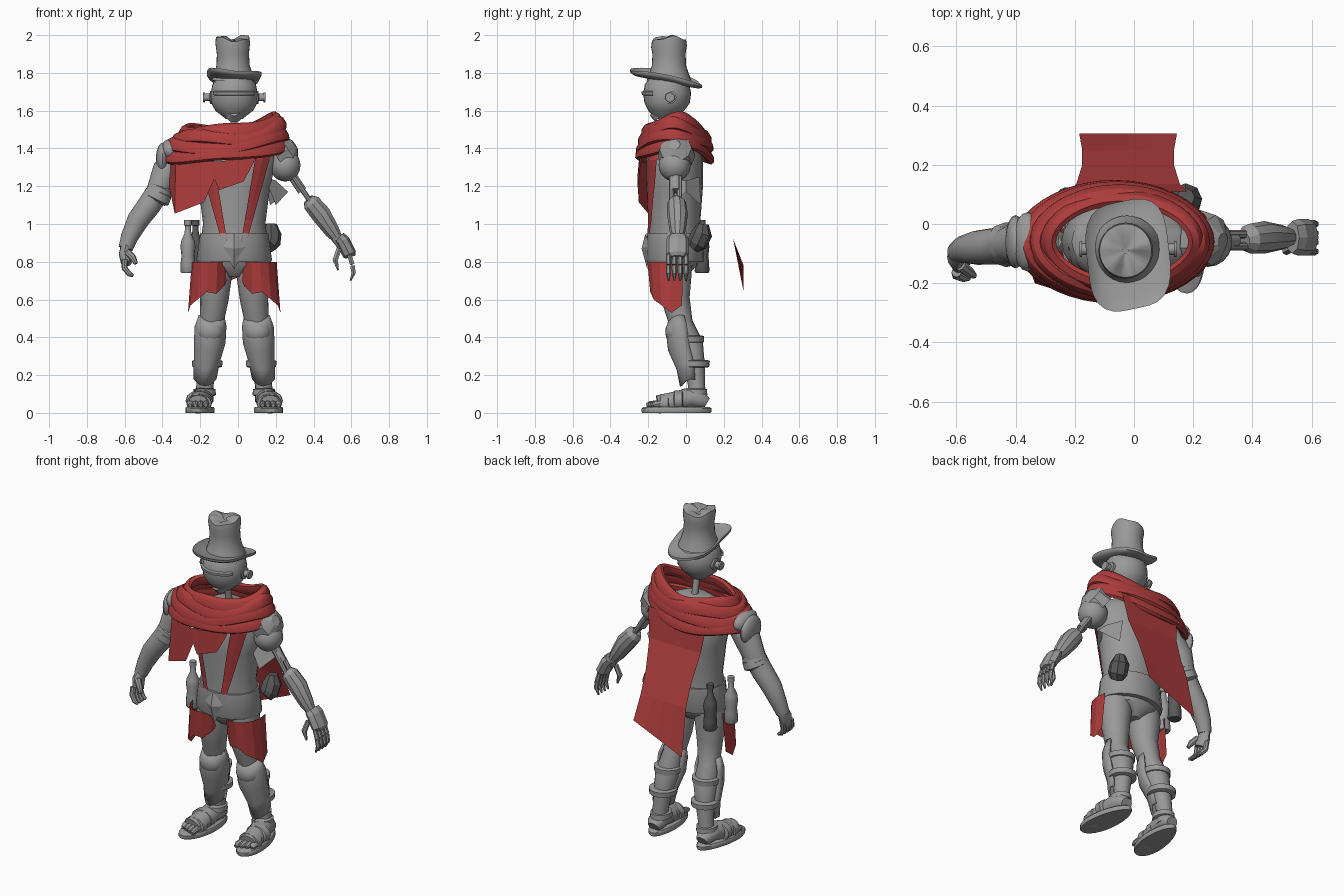
import bpy, bmesh, math
from mathutils import Vector as V

if "Cube" in bpy.data.objects:
    bpy.data.objects.remove(bpy.data.objects["Cube"])
MID = -0.02  # body centre line


def material(name, rgb):
    m = bpy.data.materials.new(name)
    m.use_nodes = True
    m.diffuse_color = (*rgb, 1)
    m.node_tree.nodes["Principled BSDF"].inputs["Base Color"].default_value = (*rgb, 1)
    return m


GREY = material("grey", (0.32, 0.32, 0.32))
DARK = material("dark grey", (0.1, 0.1, 0.1))
RED = material("cloth red", (0.42, 0.045, 0.045))


def finish(name, bm, mat, smooth=40, recalc=True):
    if recalc:
        bmesh.ops.recalc_face_normals(bm, faces=bm.faces)
    me = bpy.data.meshes.new(name)
    bm.to_mesh(me)
    bm.free()
    me.materials.append(mat)
    ob = bpy.data.objects.new(name, me)
    bpy.context.collection.objects.link(ob)
    if smooth:
        bpy.ops.object.select_all(action="DESELECT")
        ob.select_set(True)
        bpy.context.view_layer.objects.active = ob
        bpy.ops.object.shade_smooth_by_angle(angle=math.radians(smooth))
    return ob


def loft(name, rings, mat=GREY, loop=False, wrap=True, cap=True, smooth=40):
    bm = bmesh.new()
    rows = [[bm.verts.new(p) for p in r] for r in rings]
    n = len(rows[0])
    for a, b in zip(rows, rows[1:] + rows[:1] if loop else rows[1:]):
        for i in range(n if wrap else n - 1):
            j = (i + 1) % n
            bm.faces.new((a[i], a[j], b[j], b[i]))
    if cap and wrap and not loop:
        bm.faces.new(rows[0])
        bm.faces.new(rows[-1])
    return finish(name, bm, mat, smooth)


def ring(c, u, v, n=16):
    return [V(c) + V(u) * math.cos(t) + V(v) * math.sin(t)
            for t in (2 * math.pi * i / n for i in range(n))]


def limb(name, pts, mat=GREY, n=12, flat=1.0, smooth=40):
    # tube through x, y, z, radius points
    c = [V(p[:3]) for p in pts]
    rings = []
    for i, p in enumerate(pts):
        d = (c[min(i + 1, len(c) - 1)] - c[max(i - 1, 0)]).normalized()
        side = V((1, 0, 0)) if abs(d.y) > 0.8 else V((0, 1, 0))
        side = (side - d * side.dot(d)).normalized()
        rings.append(ring(c[i], side * p[3], d.cross(side) * p[3] * flat, n))
    return loft(name, rings, mat, smooth=smooth)


def stack(name, layers, mat=GREY, n=20, smooth=40):
    # horizontal ellipses: x, y, z, rx, ry
    return loft(name, [ring(l[:3], (l[3], 0, 0), (0, l[4], 0), n) for l in layers], mat, smooth=smooth)


def ball(name, c, size, mat=GREY):
    bm = bmesh.new()
    bmesh.ops.create_uvsphere(bm, u_segments=18, v_segments=12, radius=1)
    for v in bm.verts:
        v.co = V(c) + V(size) * v.co
    return finish(name, bm, mat)


def strip(name, top, bottom, mat=RED):
    return loft(name, [top, bottom], mat, wrap=False, smooth=0)


# torso, pelvis and belt
TORSO = [(0.86, .185, .14), (1.0, .165, .135), (1.2, .19, .15), (1.34, .225, .15), (1.42, .19, .12), (1.47, .08, .06)]
stack("torso", [(MID, -.06, z, a, b) for z, a, b in TORSO], n=24)
stack("pelvis", [(MID, -.06, z, a, b) for z, a, b in ((.72, .05, .06), (.78, .16, .12), (.88, .18, .13))])
stack("belt", [(MID, -.06, z, a, b) for z, a, b in ((.8, .195, .15), (.81, .2, .155), (.95, .18, .15), (.95, .16, .13))])


def chest_y(x, z):
    for (z0, a0, b0), (z1, a1, b1) in zip(TORSO, TORSO[1:]):
        if z0 <= z <= z1:
            t = (z - z0) / (z1 - z0)
            a, b = a0 + (a1 - a0) * t, b0 + (b1 - b0) * t
            return -.072 - b * math.sqrt(max(0, 1 - ((x - MID) / a) ** 2))


bm = bmesh.new()
buckle = [bm.verts.new(p) for p in ((MID, -.215, .95), (MID + .07, -.2, .88), (MID, -.205, .76), (MID - .07, -.2, .88))]
peak = bm.verts.new((MID, -.235, .87))
for i in range(4):
    bm.faces.new((buckle[i], buckle[(i + 1) % 4], peak))
bm.faces.new(buckle)
finish("belt_buckle", bm, GREY, 0)

# paired parts
for s, side in ((-1, "right"), (1, "left")):
    X = lambda x: MID + s * x
    rows = []
    for i in range(9):
        z = .9 + .0625 * i
        mid, w = .05 + .014 * i, .014 + .0035 * i
        rows.append([(X(x), chest_y(X(x), z), z) for x in (mid - w, mid, mid + w)])
    loft(side + "_chest_strap", rows, RED, wrap=False, smooth=0)
    limb(side + "_leg", [(X(.1), -.06, .86, .085), (X(.105), -.065, .74, .095), (X(.105), -.055, .6, .075),
                         (X(.12), -.025, .47, .062), (X(.13), .02, .36, .072), (X(.142), .045, .25, .055),
                         (X(.155), .055, .15, .045), (X(.16), .06, .06, .05)], n=16)
    # knee cap and curved shin guard
    ball(side + "_knee_guard", (X(.125), -.055, .43), (.07, .055, .065))
    guard = []
    for z, x, y, r in ((.5, .12, -.03, .068), (.44, .125, -.02, .085), (.35, .13, -.01, .085), (.25, .145, .02, .07), (.16, .155, .03, .062)):
        guard.append([(X(x) + s * r * math.cos(t), y + r * math.sin(t), z + .02 * math.sin(t * 2 + 1.57))
                      for t in (math.pi * (-1.1 + .15 * k) for k in range(9))])
    g = loft(side + "_shin_guard", guard, wrap=False)
    g.modifiers.new("thickness", "SOLIDIFY").thickness = .012
    for z, y, x in ((.39, .015, .13), (.26, .045, .143)):
        stack(side + "_calf_band", [(X(x), y, z + h, r, r) for h, r in ((-.02, .068), (-.015, .079), (.015, .081), (.02, .068))])
    # foot on a flat sole
    outline = [(.075 * math.cos(t) * (1 - .12 * math.sin(t)), .185 * math.sin(t))
               for t in (2 * math.pi * i / 28 for i in range(28))]
    loft(side + "_sole", [[(X(.185 - .1 * (y + .05)) + x * k, -.05 + y * k, z) for x, y in outline]
                          for z, k in ((0, .97), (.006, 1), (.024, 1), (.03, .95))])
    limb(side + "_foot", [(X(.165), .11, .05, .035), (X(.165), .085, .065, .052), (X(.17), .02, .08, .06),
                          (X(.185), -.08, .055, .06), (X(.19), -.15, .045, .055)], n=14, flat=.9)
    for k in range(4):
        x = X(.15 + .028 * k)
        limb(side + "_toe", [(x, -.13, .05, .018), (x, -.19 + .01 * k, .045, .018), (x, -.21 + .012 * k, .04, .01)], n=8)
    for y, z, r in ((-.115, .05, .066), (-.04, .065, .07)):
        limb(side + "_sandal_strap", [(X(.186), y + d, z, q) for d, q in ((-.025, r - .012), (-.02, r), (.02, r + .002), (.025, r - .01))], flat=.75)
    stack(side + "_ankle_strap", [(X(.157), .045, z, r, r + .008) for z, r in ((.09, .05), (.095, .06), (.125, .058), (.13, .045))])
    # torn cloth over the thigh
    hem = (.72, .67, .63, .64, .6, .57, .53, .57)
    angles = [math.radians(-165 + 27 * k) for k in range(8)]
    cloth = []
    for f in (0, .5, 1):
        cloth.append([(X(.125 + .01 * f + (.1 + .01 * f) * math.cos(t)), -.07 + (.135 - .015 * f) * math.sin(t),
                       .8 + (h - .8) * f) for t, h in zip(angles, hem)])
    loft(side + "_thigh_cloth", cloth, RED, wrap=False, smooth=0)

# wound scarf
for k, (rx, ry, z, cx) in enumerate(((.25, .15, 1.485, -.04), (.28, .168, 1.455, -.05), (.305, .178, 1.41, -.06), (.315, .182, 1.365, -.065))):
    rings = []
    for i in range(40):
        t = 2 * math.pi * i / 40
        c, q = math.cos(t), math.sin(t)
        p = V((cx + rx * c, -.06 + ry * q * (.88 + .12 * abs(q)),
               z + .035 * c * abs(c) + .035 * c * c + .012 * math.sin(3 * t + k * 2)))
        out = V((c, q, 0)).normalized()
        rings.append(ring(p, out * .026, V((0, 0, .038)) - out * .012, 8))
    loft("scarf_fold", rings, RED, loop=True, smooth=30)

# hanging ends of the scarf
strip("front_drape",
      [(-.38, -.08, 1.37), (-.33, -.17, 1.35), (-.2, -.235, 1.33), (-.13, -.25, 1.33), (-.1, -.25, 1.33), (.03, -.245, 1.35), (.1, -.23, 1.37)],
      [(-.365, -.1, 1.2), (-.335, -.2, 1.055), (-.18, -.25, 1.115), (-.125, -.258, 1.24), (-.1, -.258, 1.18), (.03, -.25, 1.225), (.08, -.24, 1.32)])
cape = []
for z, y, half, drop in ((1.4, .11, .2, 0), (1.22, .135, .175, 0), (1.05, .2, .155, 0), (.92, .25, .155, 0), (.71, .305, .165, .07)):
    cape.append([(MID + half * u, y, z + drop * u) for u in (-1, -.5, 0, .5, 1)])
loft("cape", cape, RED, wrap=False, smooth=0)

# head
limb("neck", [(MID, -.05, 1.42, .02), (MID, -.08, 1.58, .018)])
stack("head", [(MID, -.1 + y, z, a, b) for z, a, b, y in (
    (1.555, .045, .05, -.01), (1.565, .055, .06, -.01), (1.6, .1, .095, -.005), (1.64, .122, .12, 0),
    (1.69, .125, .127, 0), (1.74, .115, .118, 0), (1.79, .08, .08, 0))], n=28)
for s in (-1, 1):
    limb("ear_knob", [(MID + s * x, -.085, 1.67, r) for x, r in ((.11, .035), (.128, .035), (.13, .02), (.155, .02), (.156, .027), (.165, .025))])
visor = [[(MID + r * math.cos(t), -.1 + r * math.sin(t), z) for t in (math.radians(-145 + 10 * k) for k in range(12))]
         for z, r in ((1.68, .124), (1.684, .134), (1.7, .136), (1.705, .124))]
loft("visor_ridge", visor, wrap=False)
limb("chin", [(MID, -.18, 1.6, .03), (MID, -.14, 1.585, .05)])

# crumpled hat
crown = []
for z, r in ((1.76, .115), (1.8, .1), (1.84, .088), (1.9, .085), (1.95, .092), (1.98, .088), (1.985, .05), (1.965, .01)):
    crown.append([(MID - .005 + r * math.cos(t) - .02 * (z - 1.8), -.09 + r * math.sin(t) * 1.03,
                   z + (.012 * math.sin(2 * t + 1) + .005 * math.sin(5 * t) if z > 1.9 else 0))
                  for t in (2 * math.pi * i / 28 for i in range(28))])
loft("hat_crown", crown, smooth=60)
brim = []
for f, dz in ((.45, 0), (.7, 0), (.9, .0), (1, .006), (1, -.008), (.9, -.016), (.7, -.018), (.45, -.018)):
    row = []
    for i in range(36):
        t = 2 * math.pi * i / 36
        c, q = math.cos(t), math.sin(t)
        k = f / (abs(c) ** 3.2 + abs(q) ** 3.2) ** (1 / 3.2) * (1 + .04 * math.sin(4 * t + 3))
        x, y = .14 * c * k, .185 * q * k
        row.append((MID + x, -.105 + y, 1.768 - .2 * y + f ** 3 * (.03 * c * c - .012 * c) + dz))
    brim.append(row)
loft("hat_brim", brim, loop=True, smooth=60)

# right arm: sleeve, rolled cuff, hand
limb("right_arm", [(-.3, -.05, 1.38, .06), (-.38, -.06, 1.28, .075), (-.425, -.07, 1.17, .062), (-.47, -.075, 1.1, .062),
                   (-.53, -.08, 1.02, .058), (-.575, -.085, .93, .046), (-.595, -.095, .87, .038)], n=16)
for a, b in ((0, .068), (.25, .072)):
    limb("sleeve_cuff", [(-.4 - .04 * t - .035 * a, -.07, 1.205 - .08 * t - .1 * a, b + d)
                         for t, d in ((0, -.015), (.15, 0), (.6, .004), (.75, -.015))], n=10)
limb("right_palm", [(-.593, -.09, .89, .038), (-.6, -.11, .84, .045), (-.59, -.13, .79, .04)], flat=.7)
for k in range(4):
    y = -.085 - .026 * k
    limb("right_finger", [(-.6, y, .81, .017), (-.6, y - .01, .765, .016), (-.575, y - .02, .735, .014), (-.555, y - .02, .725, .008)], n=8)
limb("right_thumb", [(-.585, -.14, .85, .02), (-.555, -.165, .82, .018), (-.54, -.175, .79, .01)], n=8)
ball("right_shoulder_pad", (-.4, -.06, 1.345), (.035, .09, .085))
ball("right_shoulder_plate", (-.36, -.06, 1.39), (.05, .1, .06))

# left arm: mechanical
ball("left_shoulder_ball", (.25, -.06, 1.31), (.082, .085, .085))
limb("left_shoulder_plate", [(.21, -.05, 1.36, .1), (.27, -.055, 1.4, .085), (.3, -.06, 1.42, .03)], n=10, smooth=20)
for y in (-.075, -.035):
    limb("left_arm_rod", [(.28, y, 1.27, .014), (.41, y, 1.08, .014)], n=8)
limb("left_arm_piston", [(.29, -.055, 1.25, .026), (.34, -.055, 1.175, .026)], n=10)
limb("left_forearm", [(.37, -.055, 1.13, .03), (.39, -.05, 1.11, .05), (.44, -.045, 1.05, .055), (.5, -.045, .96, .042), (.525, -.045, .925, .03)], n=10, smooth=25)
limb("left_wrist", [(.51, -.045, .94, .03), (.55, -.045, .89, .03)], n=10)
limb("left_hand_plate", [(.535, -.045, .93, .055), (.555, -.045, .91, .062), (.59, -.045, .84, .062), (.595, -.045, .825, .045)], n=8, flat=.6, smooth=0)
for k in range(4):
    y = -.093 + .031 * k
    limb("left_finger", [(.59, y, .835, .013), (.605, y, .785, .014)], n=6, smooth=0)
    limb("left_fingertip", [(.606, y, .78, .014), (.612, y, .74, .013), (.595, y, .7, .005)], n=6, smooth=0)
limb("left_thumb", [(.535, -.08, .87, .015), (.515, -.09, .81, .016), (.53, -.09, .755, .005)], n=6, smooth=0)
strip("side_flap", [(.14, -.09, 1.25), (.2, .0, 1.23), (.14, .07, 1.25)], [(.2, -.08, 1.1), (.265, .0, 1.17), (.17, .08, 1.1)], GREY)

# bottles and pouch on the belt
bottle = ((.034, .74), (.04, .75), (.038, .8), (.034, .83), (.04, .88), (.036, .91), (.018, .95), (.015, .99), (.02, .992), (.02, 1.02))
for x, y, mat in ((-.265, -.06, GREY), (-.225, .085, DARK)):
    stack("bottle", [(x, y, z, r, r) for r, z in bottle], mat, n=14)
limb("belt_pouch", [(.16, .04, .88, .04), (.17, .06, .9, .055), (.175, .085, .95, .055), (.175, .09, 1.0, .03)], DARK, n=8, smooth=0)
